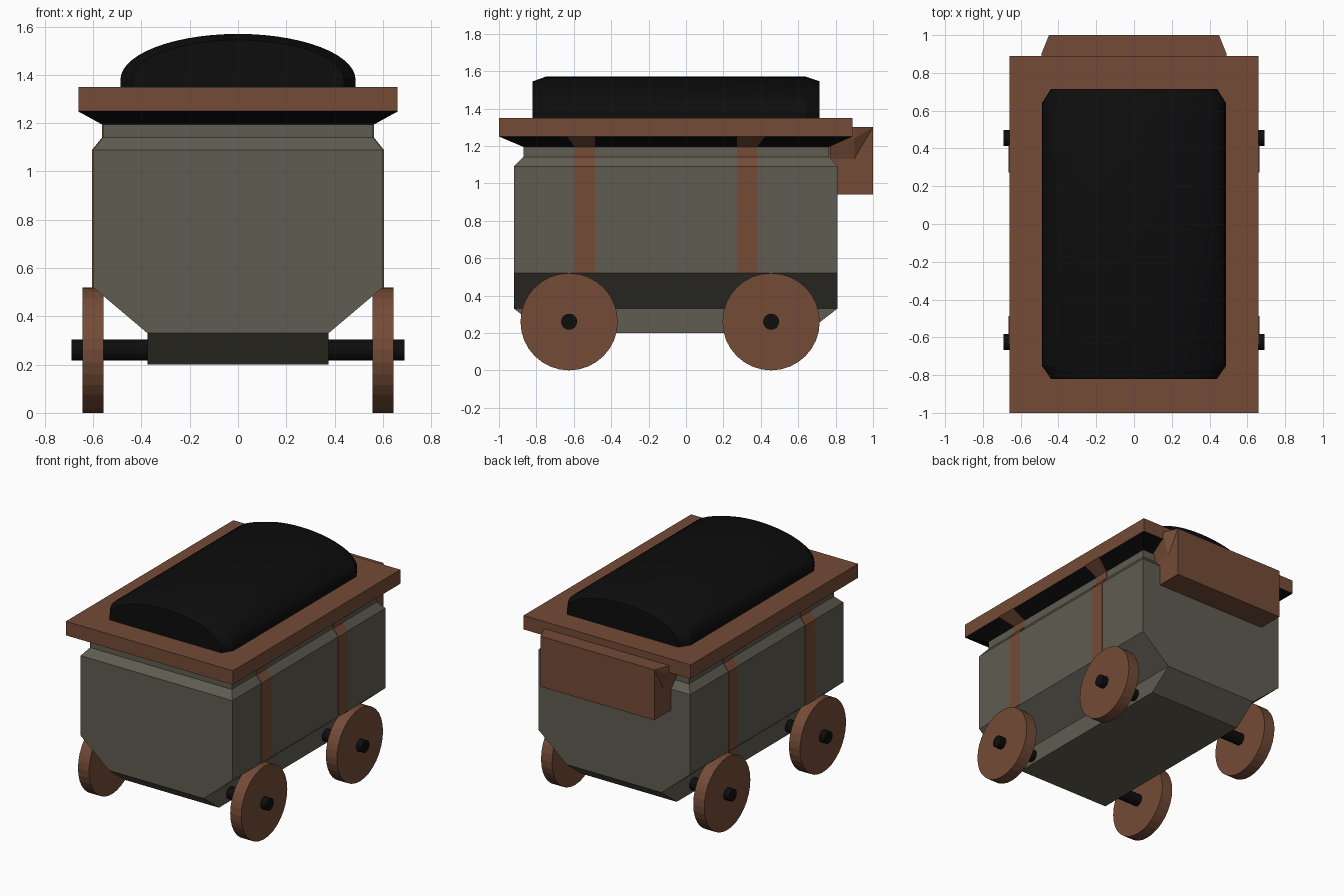
import bpy, bmesh
from math import sin, cos, pi, radians
from mathutils import Matrix

if "Cube" in bpy.data.objects:
    bpy.data.objects.remove(bpy.data.objects["Cube"], do_unlink=True)


def material(name, rgb):
    m = bpy.data.materials.new(name)
    m.use_nodes = True
    m.diffuse_color = (*rgb, 1)
    bsdf = m.node_tree.nodes["Principled BSDF"]
    bsdf.inputs["Base Color"].default_value = (*rgb, 1)
    bsdf.inputs["Roughness"].default_value = 0.9
    return m


GREY = material("olive grey metal", (0.115, 0.108, 0.082))
BROWN = material("rusty brown", (0.175, 0.07, 0.038))
BLACK = material("coal black", (0.004, 0.004, 0.004))


def finish(name, bm, mat):
    bmesh.ops.recalc_face_normals(bm, faces=bm.faces)
    mesh = bpy.data.meshes.new(name)
    bm.to_mesh(mesh)
    bm.free()
    mesh.materials.append(mat)
    ob = bpy.data.objects.new(name, mesh)
    bpy.context.collection.objects.link(ob)
    return ob


def loft(name, rings, mat):
    """Skin a stack of closed rings and cap both ends."""
    bm = bmesh.new()
    loops = [[bm.verts.new(p) for p in ring] for ring in rings]
    n = len(loops[0])
    for a, b in zip(loops, loops[1:]):
        for i in range(n):
            j = (i + 1) % n
            bm.faces.new((a[i], a[j], b[j], b[i]))
    bm.faces.new(loops[0])
    bm.faces.new(loops[-1])
    return finish(name, bm, mat)


def rect(hx, y0, y1, z):
    return [(-hx, y0, z), (hx, y0, z), (hx, y1, z), (-hx, y1, z)]


def cylinder_x(name, x0, x1, y, z, radius, sides, mat):
    bm = bmesh.new()
    bmesh.ops.create_cone(
        bm, cap_ends=True, segments=sides, radius1=radius, radius2=radius,
        depth=x1 - x0,
        matrix=Matrix.Translation(((x0 + x1) / 2, y, z)) @ Matrix.Rotation(pi / 2, 4, 'Y'))
    return finish(name, bm, mat)


# Hopper body: tapered keel, straight walls, narrowed neck
loft("wagon_body", [
    rect(0.375, -0.75, 0.64, 0.2),
    rect(0.375, -0.92, 0.81, 0.33),
    rect(0.6, -0.92, 0.81, 0.52),
    rect(0.6, -0.92, 0.81, 1.09),
    rect(0.56, -0.87, 0.765, 1.14),
    rect(0.56, -0.87, 0.765, 1.2)], GREY)

# Dark flare under the rim, then the rim itself
loft("rim_flare", [rect(0.56, -0.87, 0.765, 1.195),
                   rect(0.66, -1, 0.89, 1.25)], BLACK)
loft("top_rim", [rect(0.66, -1, 0.89, 1.25),
                 rect(0.66, -1, 0.89, 1.35)], BROWN)

# Coal heap: arched section with slightly shrunken ends
def arch(y, half, top):
    base, spring, steps = 1.35, 1.38, 28
    pts = [(half, y, base)]
    for i in range(steps + 1):
        a = pi * i / steps
        pts.append((half * cos(a), y, spring + (top - spring) * sin(a)))
    return pts + [(-half, y, base)]


coal = loft("coal_heap", [arch(-0.82, 0.44, 1.545), arch(-0.75, 0.487, 1.57),
                          arch(0.64, 0.487, 1.57), arch(0.715, 0.44, 1.545)], BLACK)
bpy.ops.object.select_all(action='DESELECT')
coal.select_set(True)
bpy.context.view_layer.objects.active = coal
bpy.ops.object.shade_smooth_by_angle(angle=radians(25))

# Straps following the side wall; each widens outward on the flare
for label, y0, y1, out0, out1 in (("front", -0.595, -0.487, -0.637, -0.487),
                                  ("back", 0.273, 0.38, 0.273, 0.422)):
    for side, s in (("left", 1), ("right", -1)):
        rows = [(0.6, 0.52, y0, y1), (0.6, 1.09, y0, y1), (0.56, 1.14, y0, y1),
                (0.56, 1.195, y0, y1), (0.66, 1.25, out0, out1)]
        t = 0.004
        loft(f"{label}_{side}_strap",
             [[(s * (x - t), a, z), (s * (x + t), a, z),
               (s * (x + t), b, z), (s * (x - t), b, z)] for x, z, a, b in rows], BROWN)

# Box on the back, with a flared shoulder tucked under the rim
loft("back_box", [rect(0.45, 0.78, 1, 0.94), rect(0.45, 0.75, 1, 1.3)], BROWN)
bm = bmesh.new()
for p in (rect(0.45, 0.77, 0.9, 1.13) + rect(0.49, 0.77, 0.9, 1.24)
          + rect(0.49, 0.8, 0.9, 1.3) + rect(0.45, 0.9, 1, 1.3)):
    bm.verts.new(p)
bmesh.ops.convex_hull(bm, input=bm.verts)
finish("back_box_shoulder", bm, BROWN)

# Axles and wheels
for label, y in (("front", -0.625), ("back", 0.455)):
    cylinder_x(label + "_axle", -0.69, 0.69, y, 0.26, 0.043, 16, BLACK)
    for side, x0 in (("left", 0.558), ("right", -0.645)):
        cylinder_x(f"{label}_{side}_wheel", x0, x0 + 0.087, y, 0.26, 0.26, 32, BROWN)
